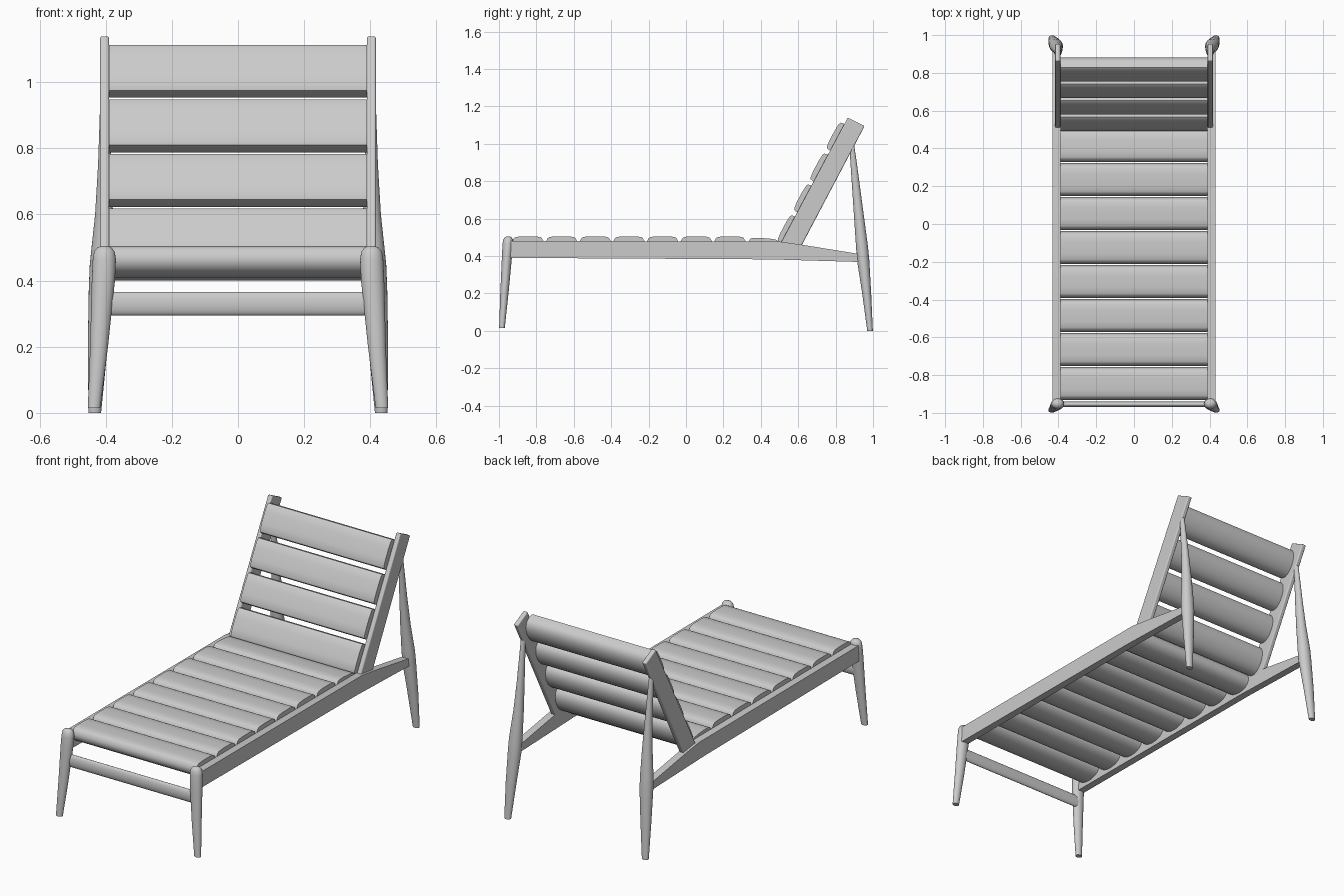
import bpy, bmesh, math
from mathutils import Vector

cube = bpy.data.objects.get("Cube")
if cube:
    bpy.data.objects.remove(cube)

grey = bpy.data.materials.new("light_grey")
grey.use_nodes = True
colour = (0.6, 0.6, 0.6, 1)
grey.diffuse_color = colour
grey.node_tree.nodes["Principled BSDF"].inputs["Base Color"].default_value = colour


def loft(name, rings, bevel=0):
    """Skin a list of equal-length point rings and cap both ends."""
    bm = bmesh.new()
    loops = [[bm.verts.new(p) for p in ring] for ring in rings]
    count = len(loops[0])
    for a, b in zip(loops, loops[1:]):
        for i in range(count):
            j = (i + 1) % count
            bm.faces.new((a[i], a[j], b[j], b[i]))
    bm.faces.new(loops[0])
    bm.faces.new(loops[-1])
    bmesh.ops.recalc_face_normals(bm, faces=bm.faces)
    mesh = bpy.data.meshes.new(name)
    bm.to_mesh(mesh)
    bm.free()
    mesh.materials.append(grey)
    obj = bpy.data.objects.new(name, mesh)
    bpy.context.collection.objects.link(obj)
    if bevel:
        mod = obj.modifiers.new("soft_edges", 'BEVEL')
        mod.width = bevel
        mod.segments = 3
    bpy.ops.object.select_all(action='DESELECT')
    obj.select_set(True)
    bpy.context.view_layer.objects.active = obj
    bpy.ops.object.shade_smooth_by_angle(angle=math.radians(40))
    return obj


def prism(name, section, x0, x1, bevel=0):
    """Extrude a (y, z) section along x."""
    return loft(name, [[(x, y, z) for y, z in section] for x in (x0, x1)], bevel)


def leg(name, stations, side):
    """Turned leg through stations of (x, y, z, radius x, radius y)."""
    turns = [math.tau * i / 24 for i in range(24)]
    return loft(name, [[(side * (x + rx * math.cos(t)), y + ry * math.sin(t), z)
                        for t in turns] for x, y, z, rx, ry in stations])


def slat(name, centre, angle, crown, edge):
    """Cushion-like slat: flattened crown above, rounded belly below."""
    pts = [(-edge, 0), (-crown, 0.024), (-crown * 0.85, 0.03), (-crown * 0.4, 0.033),
           (crown * 0.4, 0.033), (crown * 0.85, 0.03), (crown, 0.024), (edge, 0)]
    for i in range(1, 12):
        t = math.pi * i / 12
        pts.append((edge * math.cos(t), -0.062 * math.sin(t) ** 0.8))
    c, s = math.cos(angle), math.sin(angle)
    section = [(centre[0] + u * c - v * s, centre[1] + u * s + v * c) for u, v in pts]
    return prism(name, section, -0.39, 0.39)


# Seat slats, the last one tipped towards the backrest
for i in range(8):
    last = i == 7
    slat(f"seat_slat_{i + 1}", (-0.845 + 0.18 * i, 0.462 if last else 0.472),
         math.radians(-4) if last else 0, 0.074, 0.087)

# Backrest slats along the reclined posts
lean = math.atan2(0.665, 0.355)
for i in range(4):
    front = Vector((0.783 - 0.0875 * i, 1.048 - 0.165 * i))
    normal = Vector((-math.sin(lean), math.cos(lean)))
    slat(f"back_slat_{i + 1}", front - normal * 0.033, lean, 0.078, 0.082)

# Frame, repeated on both sides
rail = [(-0.95, 0.39), (-0.95, 0.48), (0.5, 0.477), (0.62, 0.46), (0.93, 0.41),
        (0.93, 0.368), (0.45, 0.382)]
post = [(0.507, 0.47), (0.865, 1.14), (0.955, 1.095), (0.615, 0.45), (0.53, 0.45)]
front_leg = [(0.435, -0.984, 0.015, 0.019, 0.015), (0.42, -0.971, 0.2, 0.027, 0.022),
             (0.407, -0.957, 0.4, 0.035, 0.027), (0.404, -0.952, 0.465, 0.035, 0.029),
             (0.404, -0.951, 0.488, 0.031, 0.026), (0.404, -0.951, 0.5, 0.021, 0.018),
             (0.404, -0.951, 0.505, 0.008, 0.007)]
rear_leg = [(0.433, 0.984, 0, 0.019, 0.015), (0.424, 0.966, 0.2, 0.03, 0.024),
            (0.414, 0.947, 0.38, 0.037, 0.033), (0.412, 0.941, 0.45, 0.036, 0.032),
            (0.405, 0.926, 0.6, 0.027, 0.027), (0.403, 0.911, 0.75, 0.02, 0.022),
            (0.403, 0.896, 0.9, 0.015, 0.017), (0.403, 0.886, 1, 0.012, 0.012)]
for label, side in (("left", 1), ("right", -1)):
    prism(f"{label}_side_rail", rail, side * 0.39, side * 0.432)
    prism(f"{label}_back_post", post, side * 0.39, side * 0.417, 0.006)
    leg(f"{label}_front_leg", front_leg, side)
    leg(f"{label}_rear_leg", rear_leg, side)

# Oval stretcher between the front legs
oval = [(-0.955 + 0.015 * math.cos(math.tau * i / 24), 0.33 + 0.036 * math.sin(math.tau * i / 24))
        for i in range(24)]
prism("front_stretcher", oval, -0.41, 0.41)
